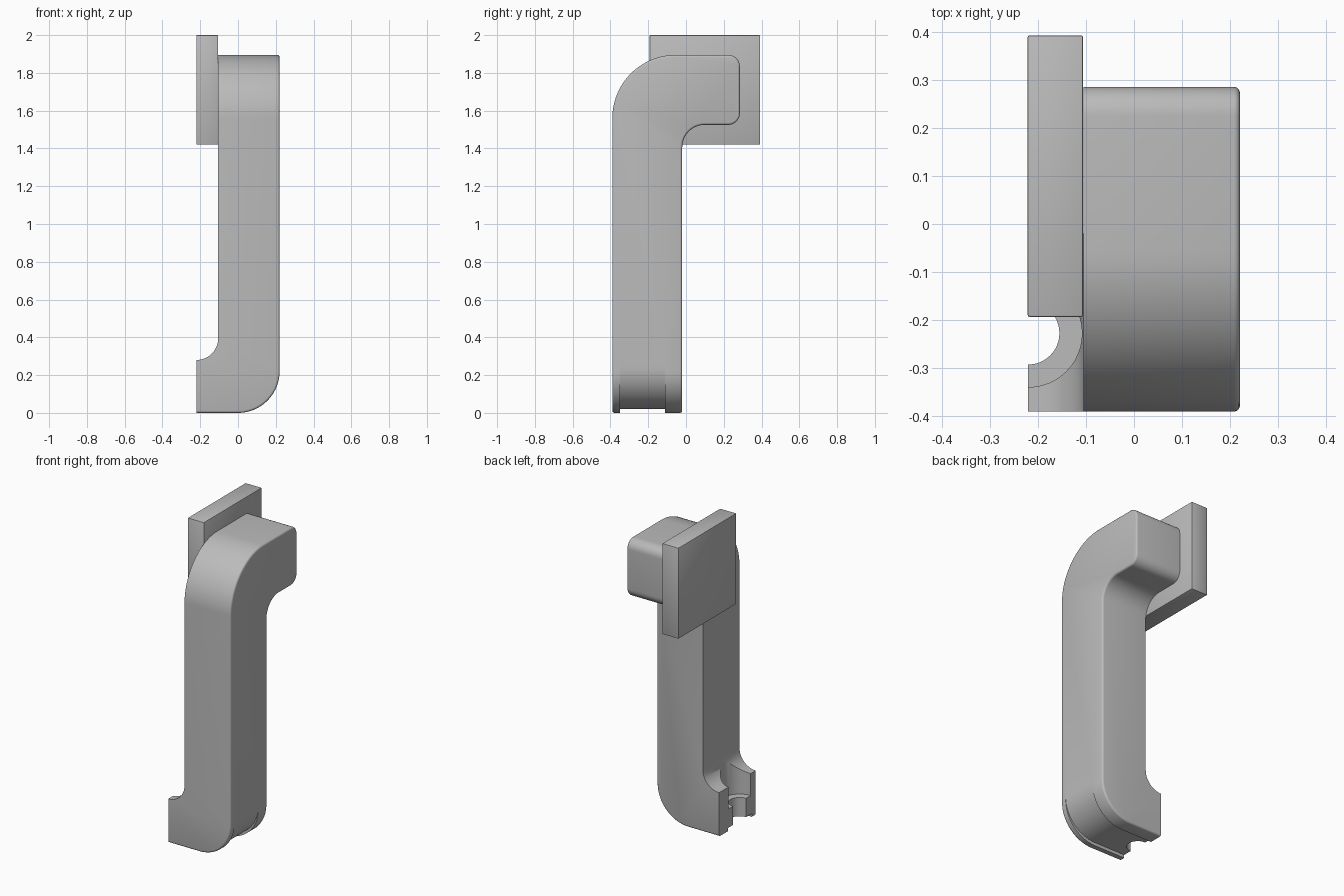
import bpy, bmesh, math
from mathutils import Vector

cube = bpy.data.objects.get("Cube")
if cube:
    bpy.data.objects.remove(cube, do_unlink=True)

grey = bpy.data.materials.new("plain grey")
grey.use_nodes = True
grey.diffuse_color = (0.5, 0.5, 0.5, 1)
grey.node_tree.nodes["Principled BSDF"].inputs["Base Color"].default_value = (0.5, 0.5, 0.5, 1)


def arc(cx, cz, r, start, end, n=20):
    """Points along an arc, angles in degrees."""
    angles = [math.radians(start + (end - start) * i / n) for i in range(n + 1)]
    return [(cx + r * math.cos(a), cz + r * math.sin(a)) for a in angles]


def add_object(name, bm):
    bmesh.ops.recalc_face_normals(bm, faces=bm.faces[:])
    mesh = bpy.data.meshes.new(name)
    bm.to_mesh(mesh)
    bm.free()
    mesh.materials.append(grey)
    obj = bpy.data.objects.new(name, mesh)
    bpy.context.collection.objects.link(obj)
    return obj


def prism(name, points, place, low, high):
    """Extrude a 2D outline; place(u, v, depth) gives the 3D point."""
    bm = bmesh.new()
    face = bm.faces.new([bm.verts.new(place(u, v, low)) for u, v in points])
    moved = bmesh.ops.extrude_face_region(bm, geom=[face])["geom"]
    shift = Vector(place(0, 0, high)) - Vector(place(0, 0, low))
    bmesh.ops.translate(bm, vec=shift, verts=[g for g in moved if isinstance(g, bmesh.types.BMVert)])
    return add_object(name, bm)


def combine(obj, cutter, operation):
    """Apply a boolean and drop the helper."""
    cutter.hide_render = True
    mod = obj.modifiers.new("cut", "BOOLEAN")
    mod.object, mod.operation, mod.solver = cutter, operation, "EXACT"
    bpy.context.view_layer.update()
    deps = bpy.context.evaluated_depsgraph_get()
    mesh = bpy.data.meshes.new_from_object(obj.evaluated_get(deps))
    obj.modifiers.clear()
    obj.data = mesh
    bpy.data.objects.remove(cutter, do_unlink=True)


def side(y, z, x):
    return (x, y, z)


def front(x, z, y):
    return (x, y, z)


def flat(x, y, z):
    return (x, y, z)


# Handle: hooked side outline crossed with the footed front outline
hook = [(-0.39, 0), (-0.02, 0)]
hook += arc(0.1, 1.405, 0.12, 180, 90)
hook += arc(0.225, 1.585, 0.06, -90, 0, 8) + arc(0.225, 1.835, 0.06, 0, 90, 8)
hook += arc(-0.055, 1.56, 0.335, 90, 180, 28)
handle = prism("handle", hook, side, -0.22, 0.4)

foot = [(-0.3, 0)] + arc(0, 0.22, 0.22, -90, 0, 24)
foot += [(0.22, 2.2), (-0.105, 2.2)] + arc(-0.22, 0.395, 0.115, 0, -90) + [(-0.3, 0.28)]
combine(handle, prism("front_outline", foot, front, -0.6, 0.6), "INTERSECT")

# Softened outer edges
bm = bmesh.new()
bm.from_mesh(handle.data)
bmesh.ops.remove_doubles(bm, verts=bm.verts[:], dist=0.0001)
outer = [e for e in bm.edges if len(e.link_faces) == 2 and e.calc_face_angle(0) > 0.9
         and max(v.co.x for v in e.verts) > -0.09]
bmesh.ops.bevel(bm, geom=outer, offset=0.012, segments=3, profile=0.5, affect="EDGES")
bm.to_mesh(handle.data)
bm.free()

# Shallow channel under the foot
channel = [(-0.4, -0.2), (-0.4, 0.02)] + arc(0, 0.24, 0.22, -90, 0, 24) + [(0.4, 0.24), (0.4, -0.2)]
combine(handle, prism("channel", channel, front, -0.35, -0.11), "DIFFERENCE")

# Stepped screw hole open at the end of the foot
for name, radius, low in (("screw_hole", 0.065, -0.1), ("screw_recess", 0.112, 0.14)):
    ring = arc(-0.22, -0.227, radius, 0, 360, 48)[:-1]
    combine(handle, prism(name, ring, flat, low, 0.6), "DIFFERENCE")

# Mounting plate beside the hook
bm = bmesh.new()
bmesh.ops.create_cube(bm, size=1)
for v in bm.verts:
    v.co = (v.co.x * 0.115 - 0.1635, v.co.y * 0.585 + 0.0995, v.co.z * 0.58 + 1.71)
bmesh.ops.bevel(bm, geom=bm.edges[:], offset=0.004, segments=2, profile=0.5, affect="EDGES")
plate = add_object("mounting_plate", bm)

# Smooth curves with crisp edges
for obj in (handle, plate):
    bpy.ops.object.select_all(action="DESELECT")
    obj.select_set(True)
    bpy.context.view_layer.objects.active = obj
    bpy.ops.object.shade_smooth_by_angle(angle=math.radians(35))
